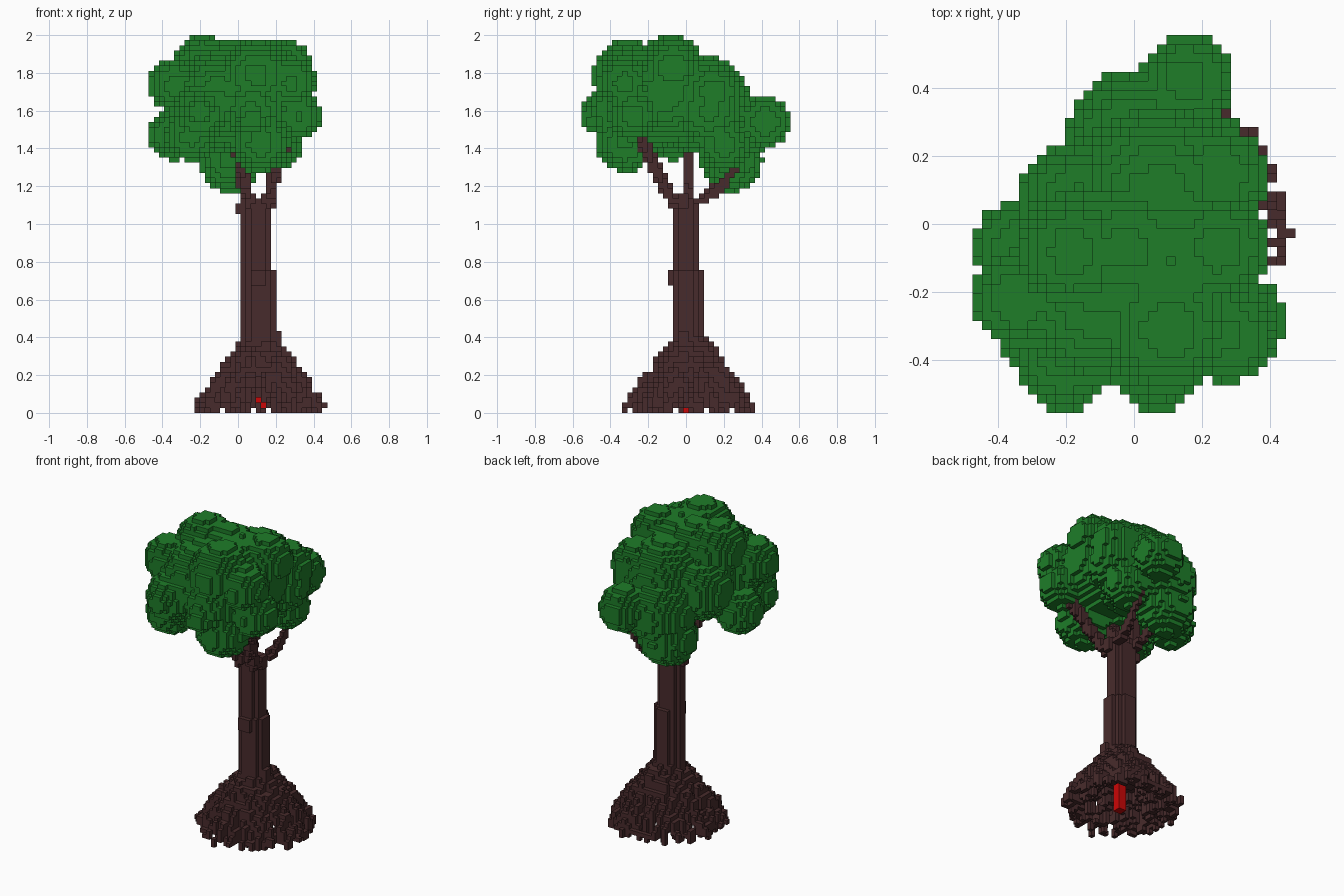
import bpy, bmesh, math, random
from mathutils import Vector

cube = bpy.data.objects.get("Cube")
if cube:
    bpy.data.objects.remove(cube, do_unlink=True)

random.seed(7)
V = 2 / 74                        # size of one block
SHIFT = Vector((0.5, 0.5, 0))     # blocks are centred on x = 0 and y = 0
MID = Vector((0, 0, 0.5))


def material(name, rgb):
    m = bpy.data.materials.new(name)
    m.use_nodes = True
    m.diffuse_color = (*rgb, 1)
    m.node_tree.nodes["Principled BSDF"].inputs["Base Color"].default_value = (*rgb, 1)
    return m


def cell(p):
    return tuple(math.floor(c) for c in Vector(p) / V + SHIFT)


def box(x, y, z):
    """Blocks in three half-open index ranges."""
    return {(i, j, k) for i in range(*x) for j in range(*y) for k in range(*z)}


def post(x, y, z, sums, diffs):
    """Box with its four upright corners cut along the diagonals."""
    return {c for c in box(x, y, z)
            if sums[0] <= c[0] + c[1] <= sums[1] and diffs[0] <= c[0] - c[1] <= diffs[1]}


def ball(x, y, z, r):
    """Blocks whose centres lie inside a sphere."""
    c, n = Vector((x, y, z)), math.ceil(r / V) + 1
    near = box(*[(q - n, q + n + 1) for q in cell(c)])
    return {p for p in near if ((Vector(p) + MID) * V - c).length <= r}


def limb(points, r):
    """Blocks along a polyline."""
    out = set()
    for a, b in zip(points, points[1:]):
        a, b = Vector(a), Vector(b)
        steps = math.ceil((b - a).length / V * 2)
        for s in range(steps + 1):
            p = a.lerp(b, s / steps)
            out |= ball(*p, r) | {cell(p)}
    return out


def block_object(name, cells, mat):
    """Mesh of the outer faces of a set of blocks."""
    bm = bmesh.new()
    verts = {}

    def vert(p):
        if p not in verts:
            verts[p] = bm.verts.new((Vector(p) - SHIFT) * V)
        return verts[p]

    for c in sorted(cells):
        for axis in range(3):
            u, w = (axis + 1) % 3, (axis + 2) % 3
            for side in (0, 1):
                other = list(c)
                other[axis] += 2 * side - 1
                if tuple(other) in cells:
                    continue
                loop = []
                for du, dw in ((0, 0), (1, 0), (1, 1), (0, 1)):
                    q = list(c)
                    q[axis] += side
                    q[u] += du
                    q[w] += dw
                    loop.append(vert(tuple(q)))
                bm.faces.new(loop if side else loop[::-1])
    mesh = bpy.data.meshes.new(name)
    bm.to_mesh(mesh)
    bm.free()
    mesh.materials.append(mat)
    obj = bpy.data.objects.new(name, mesh)
    bpy.context.collection.objects.link(obj)
    return obj


bark = material("bark brown", (0.064, 0.024, 0.025))
leaf = material("leaf green", (0.013, 0.205, 0.022))
red = material("core red", (0.6, 0.002, 0.002))

# Trunk: bevelled posts, thicker low down, with knots and a ragged collar
trunk = post((1, 7), (-2, 3), (7, 42), (1, 7), (0, 7))
trunk |= post((1, 8), (-2, 4), (7, 28), (1, 8), (0, 8))
trunk |= box((7, 9), (-1, 1), (7, 16)) | box((3, 6), (-3, -2), (25, 28))
trunk |= box((0, 1), (0, 2), (39, 41)) | box((7, 8), (-1, 1), (40, 43))

# Boughs reaching into the crown
boughs = limb([(.16, -.06, 1.11), (.18, -.13, 1.22), (.23, -.2, 1.37), (.29, -.26, 1.5)], .032)
boughs |= limb([(.05, .01, 1.1), (.02, .01, 1.24), (.01, .01, 1.4)], .03)
boughs |= limb([(.17, .06, 1.12), (.18, .14, 1.15), (.19, .22, 1.24), (.19, .28, 1.33)], .024)
boughs |= limb([(.06, -.06, 1.11), (.04, -.12, 1.22), (-.01, -.2, 1.39)], .032)
boughs |= limb([(.05, .05, 1.12), (.03, .13, 1.17), (.0, .2, 1.25)], .024)

# Roots: wandering strands, the long ones forming a skirt over shorter ones
roots = set()
STRANDS = 76
for n in range(STRANDS):
    ang = math.tau * n / STRANDS
    reach = random.uniform(.19, .31) if n % 3 == 0 else random.uniform(.3, .356)
    for s in range(41):
        t = s / 40
        r = .06 + (reach - .06) * t
        if s % 5 == 0:
            wob, lift = random.uniform(-.1, .1), random.uniform(-.025, .022)
        z = .375 - .335 * t ** 1.3 + lift
        x, y = .12 + r * math.cos(ang + wob), .025 + r * math.sin(ang + wob) * .96
        i, j, k = cell((x, y, max(z, V * 1.01)))
        roots |= {(i, j, k), (i, j, max(k - 1, 1))}
    if n % 5 < 3:
        roots.add((i, j, 0))
roots -= box((5, 6), (-16, 0), (1, 2))       # small gaps showing the core
roots -= box((6, 18), (0, 1), (0, 1))
heart = box((4, 6), (0, 2), (0, 7))

# Crown: overlapping leaf clumps (x, y, z, radius)
clumps = [
    (-.1, -.2, 1.65, .265), (.1, -.12, 1.69, .27), (.07, .08, 1.63, .265),
    (-.18, -.08, 1.83, .17), (-.02, -.07, 1.78, .19),
    (-.335, -.22, 1.735, .142), (-.34, -.07, 1.47, .135),
    (-.2, -.37, 1.59, .155), (-.205, -.48, 1.6, .078),
    (-.25, -.33, 1.47, .14), (.07, -.36, 1.6, .16), (.07, -.48, 1.55, .078),
    (.1, -.31, 1.79, .187), (.12, -.32, 1.43, .155), (.25, -.07, 1.825, .15),
    (.32, -.28, 1.57, .127), (.28, -.33, 1.75, .135), (.155, .42, 1.54, .137),
    (.0, .25, 1.5, .2), (-.04, .24, 1.335, .167), (.2, .12, 1.6, .185),
    (.245, .14, 1.7, .15), (-.16, .06, 1.62, .185), (.2, .2, 1.42, .14),
]
crown = set().union(*(ball(*c) for c in clumps))

block_object("trunk", trunk, bark)
block_object("boughs", boughs - trunk, bark)
block_object("roots", roots - trunk - heart, bark)
block_object("root_core", heart, red)
block_object("crown", crown - boughs, leaf)
